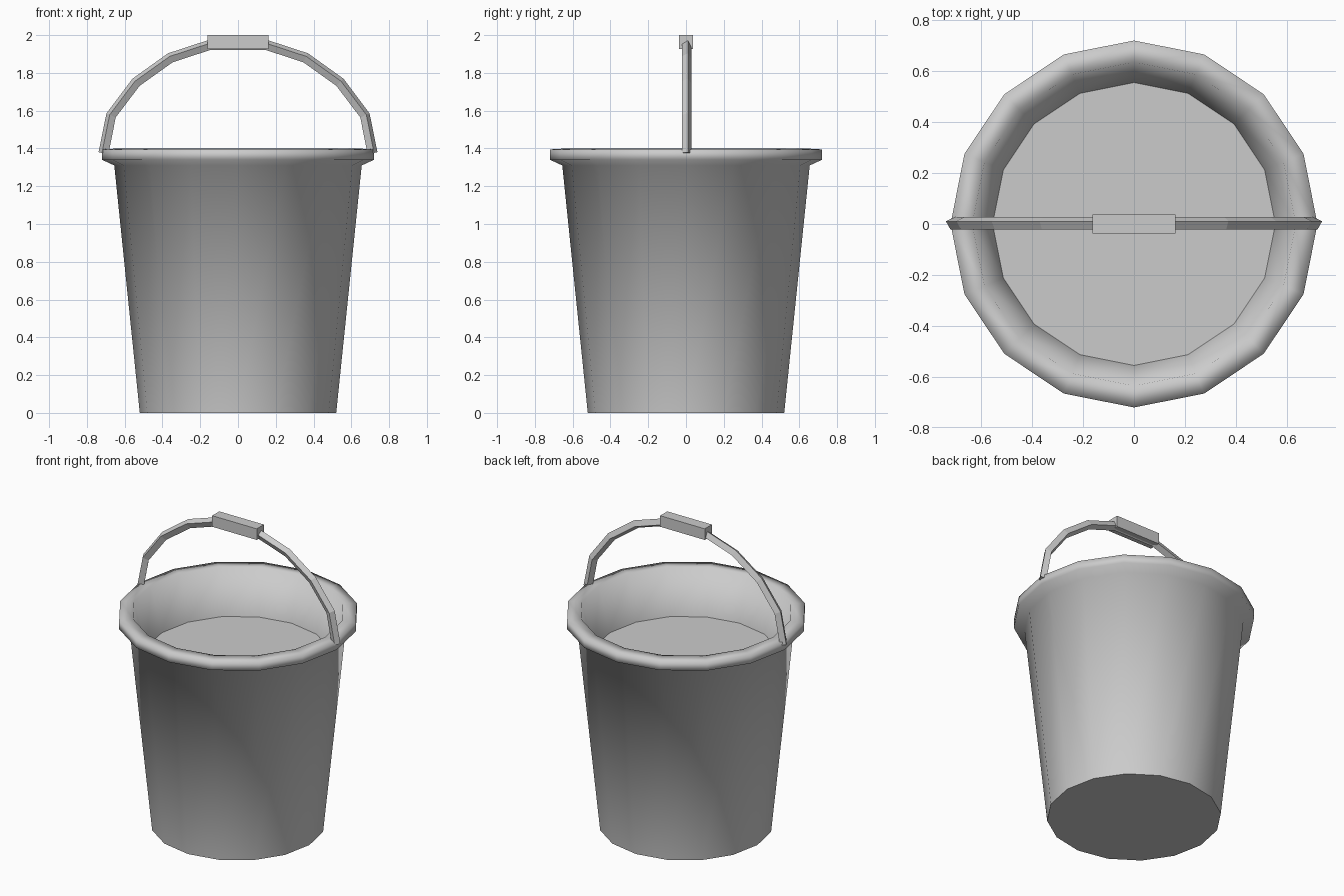
import bpy, bmesh, math
from mathutils import Vector

if "Cube" in bpy.data.objects:
    bpy.data.objects.remove(bpy.data.objects["Cube"])

SIDES = 16
grey = bpy.data.materials.new("plain grey")
grey.diffuse_color = (0.6, 0.6, 0.6, 1)
grey.use_nodes = True
grey.node_tree.nodes["Principled BSDF"].inputs["Base Color"].default_value = grey.diffuse_color


def finish(name, bm):
    bmesh.ops.recalc_face_normals(bm, faces=bm.faces[:])
    me = bpy.data.meshes.new(name)
    bm.to_mesh(me)
    bm.free()
    me.materials.append(grey)
    ob = bpy.data.objects.new(name, me)
    bpy.context.collection.objects.link(ob)
    return ob


def bridge(bm, a, b):
    n = len(a)
    return [bm.faces.new((a[i], a[(i + 1) % n], b[(i + 1) % n], b[i])) for i in range(n)]


# bucket body: tapered wall, thick rim and inner wall down to the fill level
profile = [(0.52, 0), (0.655, 1.31), (0.72, 1.34), (0.72, 1.395),
           (0.635, 1.4), (0.555, 1.11)]
bm = bmesh.new()
rings = []
for r, z in profile:
    rings.append([bm.verts.new((r * math.cos(i * math.tau / SIDES),
                                r * math.sin(i * math.tau / SIDES), z))
                  for i in range(SIDES)])
for a, b in zip(rings, rings[1:]):
    for f in bridge(bm, a, b):
        f.smooth = True
# flat bottom and flat inner surface, with crisp borders
for ring in (rings[0], rings[-1]):
    f = bm.faces.new(ring)
    for e in f.edges:
        e.smooth = False
finish("bucket_body", bm)

# arched handle: square rod swept along a half path that is mirrored
half = [(0.712, 1.375), (0.672, 1.575), (0.54, 1.75), (0.358, 1.88), (0.15, 1.948)]
path = [Vector((-x, 0, z)) for x, z in half] + [Vector((x, 0, z)) for x, z in reversed(half)]
bm = bmesh.new()
rings = []
for i, p in enumerate(path):
    d1 = (p - path[i - 1]).normalized() if i else (path[1] - p).normalized()
    d2 = (path[i + 1] - p).normalized() if i < len(path) - 1 else d1
    t = (d1 + d2).normalized()
    out = Vector((-t.z, 0, t.x))
    ring = []
    for k in range(4):
        a = math.radians(17) + k * math.pi / 2
        ring.append(bm.verts.new(p + out * 0.028 * math.cos(a)
                                 + Vector((0, 0.003 + 0.026 * math.sin(a), 0))))
    rings.append(ring)
for a, b in zip(rings, rings[1:]):
    bridge(bm, a, b)
bm.faces.new(rings[0])
bm.faces.new(rings[-1])
finish("handle_rod", bm)

# box grip at the top of the handle
bm = bmesh.new()
bmesh.ops.create_cube(bm, size=1)
for v in bm.verts:
    v.co = Vector((v.co.x * 0.325, v.co.y * 0.074, 1.9635 + v.co.z * 0.073))
finish("handle_grip", bm)
